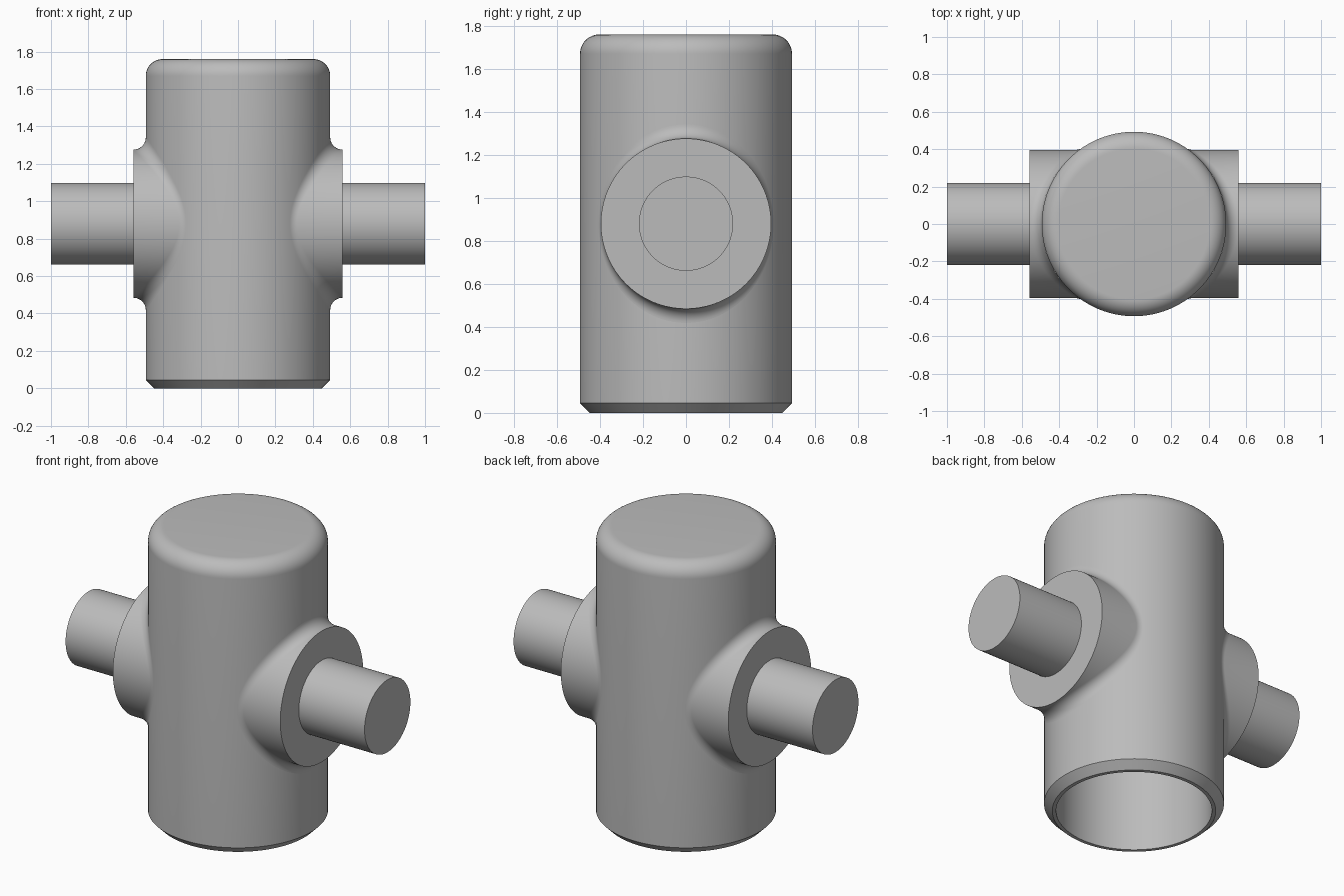
import bpy
from math import sin, cos, pi, sqrt, radians
from mathutils import Vector

if "Cube" in bpy.data.objects:
    bpy.data.objects.remove(bpy.data.objects["Cube"], do_unlink=True)

SEGS = 128
BODY_R, HEIGHT = 0.493, 1.76
BOSS_R, BOSS_X, BOSS_Z = 0.396, 0.56, 0.88
FILLET = 0.066
PIN_R = 0.219

metal = bpy.data.materials.new("plain grey")
grey = (0.5, 0.5, 0.5, 1)
metal.diffuse_color = grey
metal.use_nodes = True
metal.node_tree.nodes["Principled BSDF"].inputs["Base Color"].default_value = grey

angles = [2 * pi * i / SEGS for i in range(SEGS)]


def loft(name, rings, cap_start=True, location=(0, 0, 0), turn=0):
    """Skin a list of closed rings, capping the ends."""
    verts = [p for ring in rings for p in ring]
    faces = []
    for k in range(len(rings) - 1):
        a, b = k * SEGS, (k + 1) * SEGS
        for i in range(SEGS):
            j = (i + 1) % SEGS
            faces.append((a + i, a + j, b + j, b + i))
    if cap_start:
        faces.append(tuple(reversed(range(SEGS))))
    faces.append(tuple(range(len(verts) - SEGS, len(verts))))
    mesh = bpy.data.meshes.new(name)
    mesh.from_pydata(verts, [], faces)
    mesh.materials.append(metal)
    obj = bpy.data.objects.new(name, mesh)
    bpy.context.collection.objects.link(obj)
    obj.location = location
    obj.rotation_euler.z = turn
    bpy.ops.object.select_all(action="DESELECT")
    obj.select_set(True)
    bpy.context.view_layer.objects.active = obj
    bpy.ops.object.shade_smooth_by_angle(angle=radians(30))
    return obj


# Hollow body: cavity, lip, chamfer, wall and rounded top
bore, round_r, chamfer = 0.427, 0.09, 0.045
profile = [(bore, HEIGHT - 0.1), (bore, 0), (BODY_R - chamfer, 0),
           (BODY_R, chamfer)]
for s in range(13):
    t = pi / 2 * s / 12
    profile.append((BODY_R - round_r + round_r * cos(t),
                    HEIGHT - round_r + round_r * sin(t)))
loft("hollow_body", [[(r * cos(t), r * sin(t), z) for t in angles]
                     for r, z in profile])


def boss_rings(steps=12):
    """Rolling-ball fillet from the body wall onto the boss, then its rim."""
    rings = [[] for _ in range(steps + 2)]
    for t in angles:
        radial = Vector((0, cos(t), sin(t)))
        centre = radial * (BOSS_R + FILLET)
        centre.x = sqrt((BODY_R + FILLET) ** 2 - centre.y ** 2)
        to_body = -Vector((centre.x, centre.y, 0)).normalized()
        gap = to_body.angle(-radial)
        for s in range(steps + 1):
            f = s / steps
            d = (to_body * sin((1 - f) * gap) - radial * sin(f * gap)) / sin(gap)
            rings[s].append(centre + d * FILLET)
        rings[-1].append(radial * BOSS_R + Vector((BOSS_X, 0, 0)))
    return rings


# Bosses and pins on both sides
pin = [[(x, PIN_R * cos(t), PIN_R * sin(t)) for t in angles]
       for x in (BOSS_X - 0.01, 1)]
for side, turn in (("left", 0), ("right", pi)):
    loft(side + "_boss", boss_rings(), False, (0, 0, BOSS_Z), turn)
    loft(side + "_pin", pin, True, (0, 0, BOSS_Z), turn)
